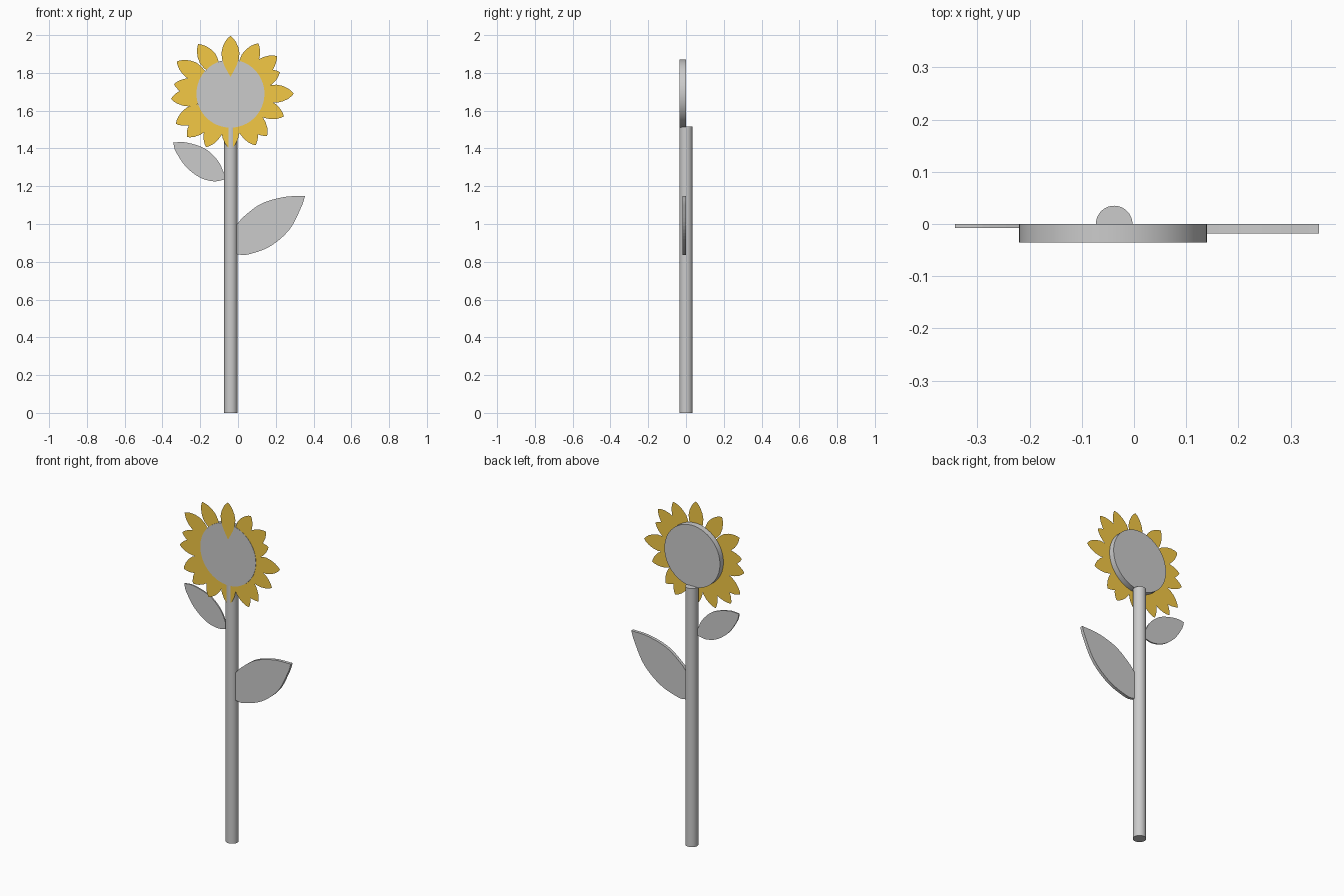
import bpy, bmesh
from math import sin, cos, radians, pi
from mathutils import Vector

if "Cube" in bpy.data.objects:
    bpy.data.objects.remove(bpy.data.objects["Cube"])

CX, CZ = -0.04, 1.69   # flower centre

yellow = bpy.data.materials.new("petal_yellow")
yellow.diffuse_color = (0.9, 0.58, 0.06, 1)
yellow.use_nodes = True
yellow.node_tree.nodes["Principled BSDF"].inputs["Base Color"].default_value = yellow.diffuse_color


def cylinder(name, radius, depth, loc, rot=(0, 0, 0)):
    bpy.ops.mesh.primitive_cylinder_add(vertices=64, radius=radius, depth=depth,
                                        location=loc, rotation=rot)
    ob = bpy.context.object
    ob.name = name
    bpy.ops.object.shade_smooth_by_angle(angle=radians(35))
    return ob


def add_object(name, bm):
    me = bpy.data.meshes.new(name)
    bm.to_mesh(me)
    bm.free()
    ob = bpy.data.objects.new(name, me)
    bpy.context.collection.objects.link(ob)
    return ob


def smooth_side(pts, steps=6):
    """Catmull-Rom curve through the points of one leaf edge."""
    p = [Vector(q) for q in pts]
    p = [2 * p[0] - p[1]] + p + [2 * p[-1] - p[-2]]
    out = []
    for a, b, c, d in zip(p, p[1:], p[2:], p[3:]):
        for i in range(steps):
            t = i / steps
            out.append(0.5 * (2 * b + (c - a) * t + (2 * a - 5 * b + 4 * c - d) * t * t
                              + (3 * b - a - 3 * c + d) * t ** 3))
    return out + [p[-2]]


def leaf(name, upper, lower, thick):
    """Flat leaf in the xz plane; upper runs base to tip, lower tip to base."""
    outline = smooth_side(upper)[:-1] + smooth_side(lower)
    bm = bmesh.new()
    face = bm.faces.new([bm.verts.new((p.x, 0, p.y)) for p in outline])
    ext = bmesh.ops.extrude_face_region(bm, geom=[face])
    bmesh.ops.translate(bm, vec=(0, -thick, 0),
                        verts=[g for g in ext["geom"] if isinstance(g, bmesh.types.BMVert)])
    bmesh.ops.recalc_face_normals(bm, faces=bm.faces)
    return add_object(name, bm)


# Stem and flower disc
cylinder("stem", 0.035, 1.515, (-0.038, 0, 0.7575))
cylinder("flower_disc", 0.18, 0.035, (CX, -0.0175, CZ), (pi / 2, 0, 0))

# Leaves
leaf("right_leaf",
     [(-0.004, 1.0), (0.035, 1.043), (0.125, 1.108), (0.245, 1.143), (0.355, 1.148)],
     [(0.355, 1.148), (0.335, 1.09), (0.272, 0.97), (0.167, 0.88), (0.05, 0.838), (-0.004, 0.84)],
     0.018)
leaf("left_leaf",
     [(-0.072, 1.265), (-0.108, 1.337), (-0.177, 1.4), (-0.277, 1.432), (-0.343, 1.431)],
     [(-0.343, 1.431), (-0.33, 1.385), (-0.277, 1.305), (-0.203, 1.247), (-0.13, 1.226),
      (-0.072, 1.235)],
     0.008)

# Petals: thin single sheets, (angle in degrees, tip radius)
PETALS = [(90, .306), (61, .304), (39, .316), (23.5, .285), (0, .335), (-23, .307),
          (-49, .296), (-64, .304), (-90, .295), (-114.5, .311), (-135, .325),
          (-151, .33), (-175, .316), (170.5, .303), (149, .331), (123, .313)]
SHAPE = [(0, 0), (.05, .013), (.14, .028), (.27, .041), (.42, .048), (.57, .044),
         (.72, .033), (.87, .016), (1, 0)]
LENGTH = 0.217
bm = bmesh.new()
for k, (deg, tip) in enumerate(PETALS):
    a = radians(deg)
    y = -0.0355 if k == 0 else -0.0335 + 0.0001 * k   # top petal lies over the disc
    outline = SHAPE + [(t, -w) for t, w in SHAPE[-2:0:-1]]
    verts = []
    for t, w in outline:
        r = tip - t * LENGTH
        verts.append(bm.verts.new((CX + r * cos(a) - w * sin(a), y,
                                   CZ + r * sin(a) + w * cos(a))))
    bm.faces.new(verts)
for f in bm.faces:
    f.normal_update()
    if f.normal.y > 0:
        f.normal_flip()
petals = add_object("petals", bm)
petals.data.materials.append(yellow)
